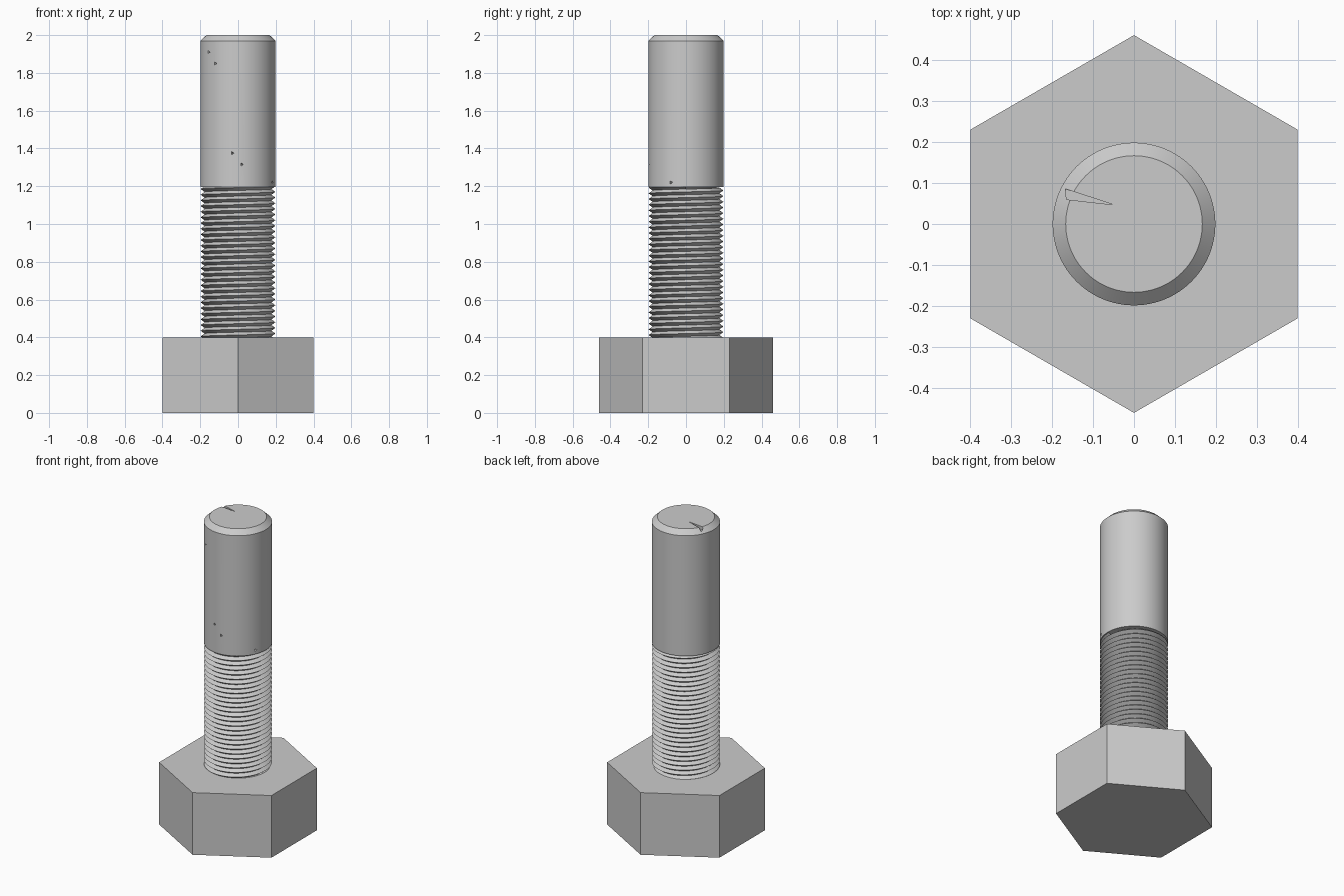
import bpy, bmesh
from math import cos, sin, pi, tau, radians, atan2
from mathutils import Matrix, Vector

if "Cube" in bpy.data.objects:
    bpy.data.objects.remove(bpy.data.objects["Cube"], do_unlink=True)

steel = bpy.data.materials.new("plain_steel_grey")
steel.use_nodes = True
colour = (0.6, 0.6, 0.6, 1)
steel.diffuse_color = colour
steel.node_tree.nodes["Principled BSDF"].inputs["Base Color"].default_value = colour


def finish(name, bm, angle=None):
    bmesh.ops.recalc_face_normals(bm, faces=bm.faces)
    mesh = bpy.data.meshes.new(name)
    bm.to_mesh(mesh)
    bm.free()
    mesh.materials.append(steel)
    obj = bpy.data.objects.new(name, mesh)
    bpy.context.collection.objects.link(obj)
    if angle:
        bpy.ops.object.select_all(action="DESELECT")
        obj.select_set(True)
        bpy.context.view_layer.objects.active = obj
        bpy.ops.object.shade_smooth_by_angle(angle=radians(angle))
    return obj


def lathe(name, profile, sides, turn=0, angle=None):
    """Closed solid from a list of (radius, height) rings."""
    bm = bmesh.new()
    rings = [[bm.verts.new((r * cos(turn + tau * i / sides), r * sin(turn + tau * i / sides), z))
              for i in range(sides)] for r, z in profile]
    for low, high in zip(rings, rings[1:]):
        for i in range(sides):
            j = (i + 1) % sides
            bm.faces.new((low[i], low[j], high[j], high[i]))
    bm.faces.new(rings[0][::-1])
    bm.faces.new(rings[-1])
    return finish(name, bm, angle)


# Hexagonal head, corners toward front and back
HEAD = 0.4
lathe("hex_head", [(HEAD / cos(pi / 6), 0), (HEAD / cos(pi / 6), HEAD)], 6, pi / 2)

# Smooth upper shank with chamfered tip
RADIUS = 0.199
shank = lathe("shank", [(RADIUS, 1.195), (RADIUS, 1.97), (0.167, 2)], 96, 0, 25)

# Helical V thread: one strip of crest and root points
SEG, PITCH, TURNS = 64, 0.03, 28
bm = bmesh.new()
crest, root = [], []
for i in range(SEG * TURNS + 1):
    a, z = tau * i / SEG, 0.36 + PITCH * i / SEG
    crest.append(bm.verts.new((0.198 * cos(a), 0.198 * sin(a), z)))
    root.append(bm.verts.new((0.177 * cos(a), 0.177 * sin(a), z + PITCH / 2)))
for i in range(SEG * TURNS):
    bm.faces.new((crest[i], crest[i + 1], root[i + 1], root[i]))
    if i + SEG < SEG * TURNS:
        k = i + SEG
        bm.faces.new((root[i], root[i + 1], crest[k + 1], crest[k]))
finish("thread", bm, 25)

# Cutter: small pyramid nicks in the shank side, and a tapered slit in the tip
bm = bmesh.new()
for x, y, z in [(-0.155, -0.125, 1.91), (-0.12, -0.159, 1.85), (-0.03, -0.197, 1.375),
                (0.02, -0.198, 1.315), (0.182, -0.08, 1.22)]:
    place = (Matrix.Translation((x, y, z)) @ Matrix.Rotation(atan2(y, x), 4, "Z")
             @ Matrix.Rotation(-pi / 2, 4, "Y"))
    bmesh.ops.create_cone(bm, cap_ends=True, segments=3, radius1=0.018, radius2=0.002,
                          depth=0.04, matrix=place)
outline = [(-0.168, 0.086), (-0.165, 0.06), (-0.05, 0.047)]
top = [bm.verts.new((x, y, 2.01)) for x, y in outline]
floor = [bm.verts.new((x, y, z)) for (x, y), z in zip(outline, (1.975, 1.975, 1.995))]
bm.faces.new(top)
bm.faces.new(floor[::-1])
for i in range(3):
    j = (i + 1) % 3
    bm.faces.new((top[i], floor[i], floor[j], top[j]))
cutter = finish("nick_cutter", bm)
cutter.hide_render = True
cutter.hide_set(True)

nicks = shank.modifiers.new("nicks", "BOOLEAN")
nicks.operation = "DIFFERENCE"
nicks.solver = "EXACT"
nicks.object = cutter
